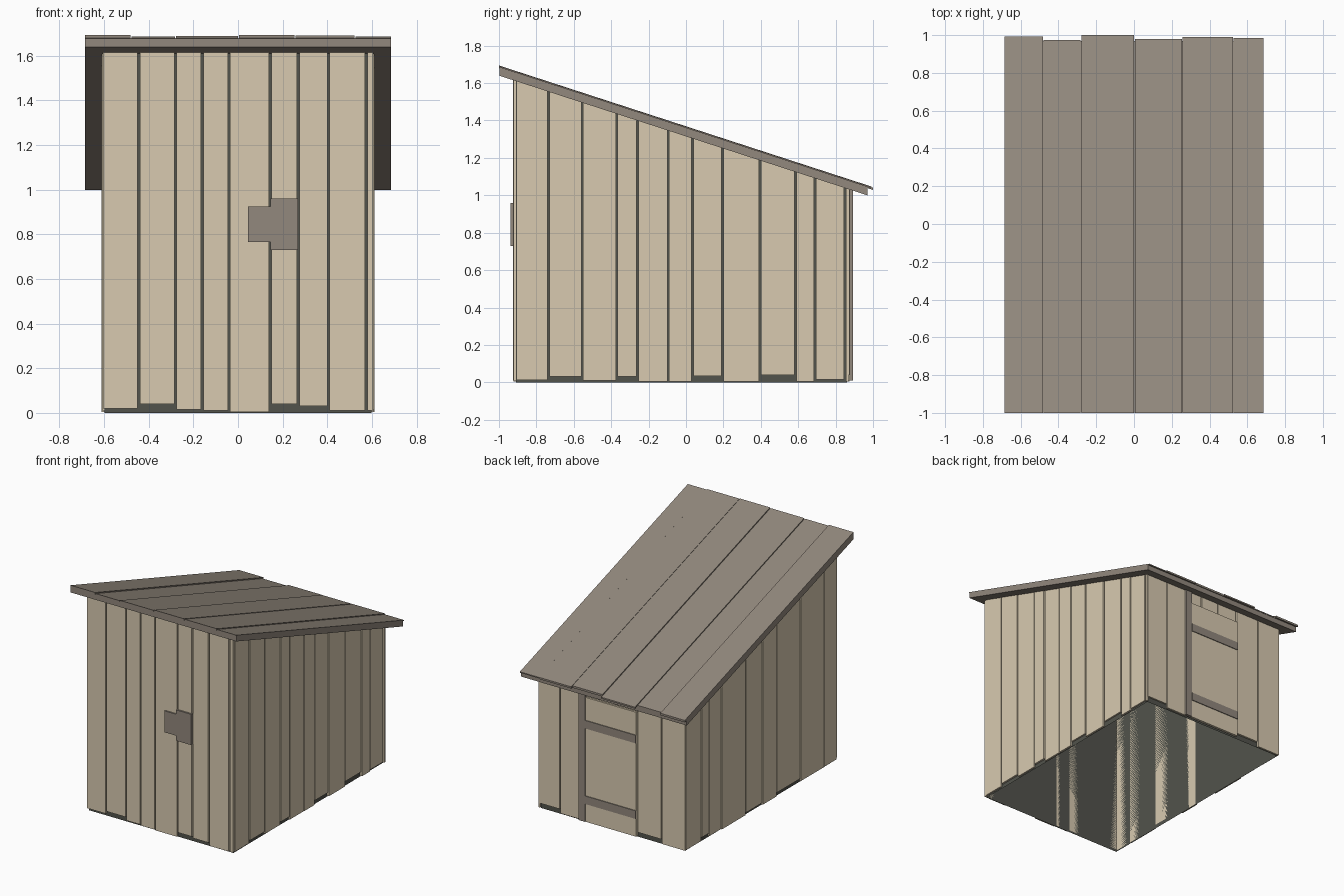
import bpy

cube = bpy.data.objects.get("Cube")
if cube:
    bpy.data.objects.remove(cube, do_unlink=True)


def material(name, rgb):
    # sRGB bytes to linear flat colour
    lin = [((c / 255 + 0.055) / 1.055) ** 2.4 for c in rgb] + [1]
    m = bpy.data.materials.new(name)
    m.use_nodes = True
    m.diffuse_color = lin
    m.node_tree.nodes["Principled BSDF"].inputs["Base Color"].default_value = lin
    return m


PALE = material("pale_wood", (216, 202, 176))
BROWN = material("grey_brown_wood", (146, 136, 125))
DARK = material("dark_lining", (82, 83, 76))
SLOPE = -0.325


def under(y):
    """Height of the roof underside at depth y."""
    return 1.64 + SLOPE * (y + 1)


QUADS = [(0, 3, 2, 1), (4, 5, 6, 7), (0, 1, 5, 4), (1, 2, 6, 5), (2, 3, 7, 6), (3, 0, 4, 7)]


def block(name, x, y, bottom, top, mat, faces=QUADS):
    """Box whose bottom and top heights are functions of y or plain numbers."""
    corners = [(x[0], y[0]), (x[1], y[0]), (x[1], y[1]), (x[0], y[1])]
    at = lambda h, v: h(v) if callable(h) else h
    verts = [(a, b, at(h, b)) for h in (bottom, top) for a, b in corners]
    mesh = bpy.data.meshes.new(name)
    mesh.from_pydata(verts, [], faces)
    mesh.materials.append(mat)
    ob = bpy.data.objects.new(name, mesh)
    bpy.context.collection.objects.link(ob)
    return ob


def wall_top(y):
    return under(y) + 0.004


GAP = 0.005


def plank_wall(name, seams, bottoms, place):
    """Row of planks between seams, each with its own bottom height."""
    for i, (a, b, z) in enumerate(zip(seams, seams[1:], bottoms)):
        proud = 0.002 * (i % 2)
        x, y = place(a + GAP, b - GAP, proud)
        block(f"{name}_plank_{i + 1}", x, y, z, wall_top, PALE)


# Dark lining shell, open below
block("lining", (-0.598, 0.598), (-0.908, 0.862), 0, wall_top, DARK, QUADS[2:])

# Front wall
plank_wall("front", [-0.61, -0.445, -0.28, -0.16, -0.04, 0.145, 0.27, 0.405, 0.575, 0.61],
           [0.02, 0.04, 0.015, 0.01, 0.005, 0.04, 0.03, 0.01, 0.01],
           lambda a, b, p: ((a, b), (-0.923 - p, -0.908)))

# Right-hand and left-hand side walls
plank_wall("east_side",
           [-0.91, -0.735, -0.555, -0.37, -0.26, -0.095, 0.035, 0.195, 0.395, 0.585, 0.69, 0.85, 0.875],
           [0.012, 0.03, 0.01, 0.03, 0.005, 0.005, 0.035, 0.005, 0.04, 0.005, 0.015, 0.005],
           lambda a, b, p: ((0.598, 0.61 + p), (a, b)))
plank_wall("west_side",
           [-0.91, -0.76, -0.48, -0.2, -0.03, 0.165, 0.455, 0.6, 0.69, 0.875],
           [0.01, 0.01, 0.03, 0.005, 0.02, 0.005, 0.01, 0.035, 0.01],
           lambda a, b, p: ((-0.61 - p, -0.598), (a, b)))

# Back wall
plank_wall("back", [-0.61, -0.41, -0.21, -0.04, 0.11, 0.25, 0.43, 0.61],
           [0.005, 0.04, 0.02, 0.02, 0.02, 0.01, 0.04],
           lambda a, b, p: ((a, b), (0.862, 0.874 + p)))

# Door with two rails and a hinge post
block("door", (-0.21, 0.21), (0.87, 0.888), 0.01, 0.94, PALE)
for label, low, high in (("lower", 0.145, 0.205), ("upper", 0.71, 0.77)):
    block(f"door_{label}_rail", (-0.21, 0.21), (0.885, 0.894), low, high, BROWN)
block("door_post", (0.212, 0.265), (0.87, 0.892), 0.01, wall_top, BROWN)

# Patch boards on the front wall
block("patch_small", (0.045, 0.147), (-0.934, -0.92), 0.765, 0.925, BROWN)
block("patch_large", (0.145, 0.27), (-0.938, -0.92), 0.73, 0.96, BROWN)

# Roof slab and its overlapping top boards
slab_top = lambda y: under(y) + 0.041
block("roof_slab", (-0.685, 0.685), (-0.998, 0.97), under, slab_top, BROWN)
edges = [-0.685, -0.48, -0.28, 0.003, 0.255, 0.525, 0.685]
ends = [0.992, 0.975, 1.0, 0.98, 0.99, 0.985]
thick = [0.013, 0.006, 0.009, 0.013, 0.011, 0.006]
for i, (a, b, end, t) in enumerate(zip(edges, edges[1:], ends, thick)):
    block(f"roof_board_{i + 1}", (a + 0.002 * (i > 0), b - 0.002 * (i < 5)), (-1, end),
          lambda y: slab_top(y) - 0.002, lambda y: slab_top(y) + t, BROWN)
